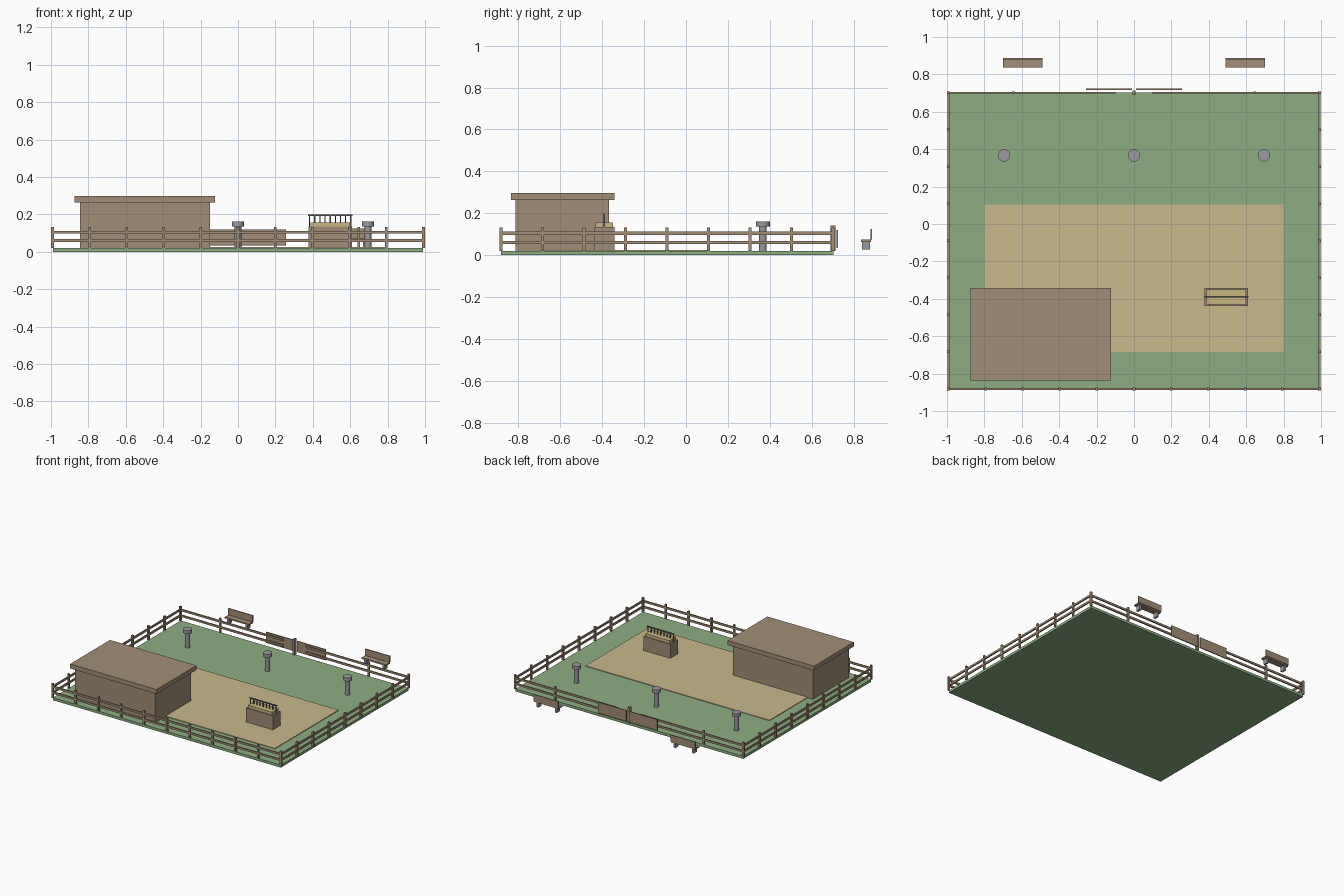
import bpy

cube = bpy.data.objects.get("Cube")
if cube:
    bpy.data.objects.remove(cube, do_unlink=True)


def material(name, rgb):
    m = bpy.data.materials.new(name)
    m.use_nodes = True
    m.diffuse_color = (*rgb, 1)
    m.node_tree.nodes["Principled BSDF"].inputs["Base Color"].default_value = (*rgb, 1)
    return m


grass = material("grass green", (0.27, 0.42, 0.22))
sand = material("sand", (0.58, 0.48, 0.26))
wood = material("weathered wood", (0.36, 0.27, 0.18))
hay = material("hay", (0.58, 0.47, 0.22))
stone = material("grey stone", (0.32, 0.32, 0.35))
metal = material("dark metal", (0.12, 0.12, 0.13))


def box(name, x, y, z, mat):
    """Box from (min, max) pairs on each axis."""
    bpy.ops.mesh.primitive_cube_add(size=1, location=[sum(p) / 2 for p in (x, y, z)])
    ob = bpy.context.object
    ob.name = name
    ob.scale = [p[1] - p[0] for p in (x, y, z)]
    bpy.ops.object.transform_apply(location=False, rotation=False, scale=True)
    ob.data.materials.append(mat)
    return ob


def around(c, half):
    return (c - half, c + half)


def cylinder(name, x, y, z, radius, mat):
    bpy.ops.mesh.primitive_cylinder_add(vertices=20, radius=radius, depth=z[1] - z[0],
                                        location=(x, y, sum(z) / 2))
    ob = bpy.context.object
    ob.name = name
    ob.data.materials.append(mat)
    bpy.ops.object.shade_smooth_by_angle()


# Ground and riding area
FLOOR = 0.02
box("ground", (-0.99, 0.99), (-0.883, 0.703), (0, FLOOR), grass)
box("sand_arena", (-0.8, 0.8), (-0.685, 0.105), (FLOOR, 0.025), sand)

# Stable
box("stable_walls", (-0.845, -0.15), (-0.813, -0.367), (FLOOR, 0.265), wood)
box("stable_roof", (-0.873, -0.122), (-0.836, -0.342), (0.263, 0.298), wood)

# Perimeter fence
EDGE, FRONT, BACK = 0.992, -0.882, 0.702
RAILS = (0.06, 0.105)


def post(x, y):
    box("fence_post", around(x, 0.007), around(y, 0.007), (FLOOR, 0.132), wood)


for i in range(11):
    post(-EDGE + i * 2 * EDGE / 10, FRONT)
for side in (-1, 1):
    for i in range(1, 9):
        post(side * EDGE, FRONT + i * (BACK - FRONT) / 8)
    post(side * 0.645, BACK)
for z in RAILS:
    h = around(z, 0.0075)
    box("front_rail", (-EDGE, EDGE), around(FRONT, 0.005), h, wood)
    for side in (-1, 1):
        box("side_rail", around(side * EDGE, 0.005), (FRONT, BACK), h, wood)
        box("back_rail", sorted((side * 0.1, side * EDGE)), around(BACK, 0.005), h, wood)

# Double gate
box("gate_post", around(0, 0.009), (0.69, 0.714), (FLOOR, 0.143), wood)
for side in (-1, 1):
    box("gate_panel", sorted((side * 0.012, side * 0.257)), (0.717, 0.725), (0.035, 0.12), wood)

# Stone pillars
for x in (-0.695, 0, 0.695):
    cylinder("pillar_shaft", x, 0.367, (FLOOR, 0.14), 0.018, stone)
    cylinder("pillar_cap", x, 0.367, (0.136, 0.162), 0.033, stone)

# Hay feeder with a rack on top
FX, FY = 0.493, -0.39
box("feeder_box", around(FX, 0.117), around(FY, 0.048), (FLOOR, 0.135), wood)
box("feeder_hay", around(FX, 0.105), around(FY, 0.041), (0.13, 0.157), hay)
box("rack_bar", around(FX, 0.119), around(FY, 0.004), (0.192, 0.2), metal)
for i in range(9):
    box("rack_slat", around(FX + (i - 4) * 0.0275, 0.003), around(FY, 0.003), (0.135, 0.195), metal)

# Benches behind the gate
for x in (-0.595, 0.595):
    box("bench_seat", around(x, 0.106), (0.836, 0.882), (0.064, 0.074), wood)
    box("bench_back", around(x, 0.106), (0.88, 0.888), (0.074, 0.125), wood)
    for side in (-1, 1):
        box("bench_leg", around(x + side * 0.08, 0.008), (0.84, 0.878), (0.027, 0.065), stone)
